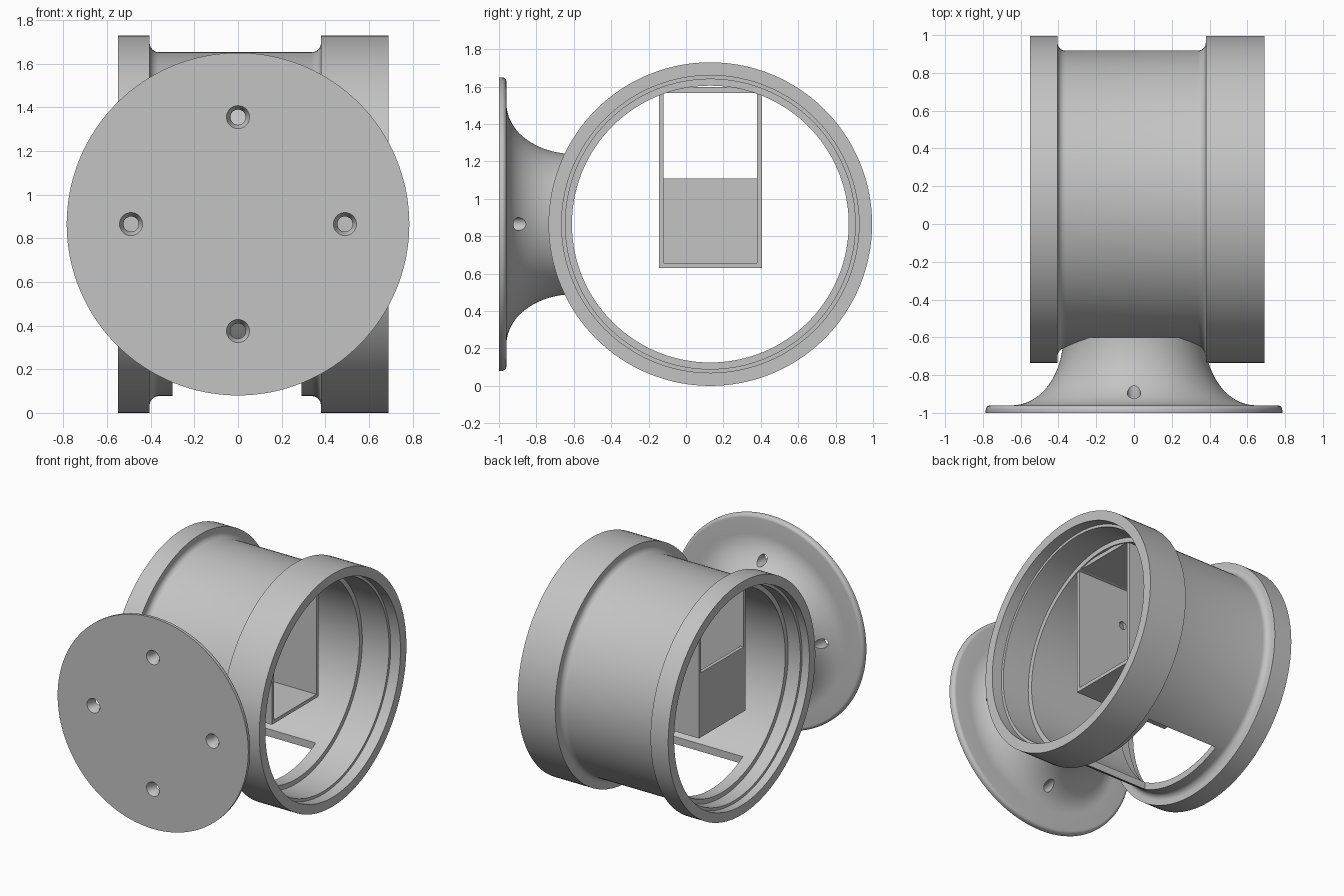
import bpy, bmesh
from math import pi, sin, cos, sqrt
from mathutils import Vector

if "Cube" in bpy.data.objects:
    bpy.data.objects.remove(bpy.data.objects["Cube"], do_unlink=True)

grey = bpy.data.materials.new("plain_grey")
grey.use_nodes = True
grey.diffuse_color = (0.55, 0.55, 0.55, 1)
grey.node_tree.nodes["Principled BSDF"].inputs["Base Color"].default_value = (0.55, 0.55, 0.55, 1)

CY, CZ = 0.13, 0.865          # axis of the drum


def finish(name, bm):
    bmesh.ops.recalc_face_normals(bm, faces=bm.faces)
    me = bpy.data.meshes.new(name)
    bm.to_mesh(me)
    bm.free()
    me.materials.append(grey)
    ob = bpy.data.objects.new(name, me)
    bpy.context.collection.objects.link(ob)
    return ob


def lathe(name, profile, axis, centre, closed=False, sides=128):
    """Revolve (radius, position) points around the x or y axis."""
    bm = bmesh.new()
    rings = []
    for r, p in profile:
        ring = []
        for i in range(sides):
            u, w = r * cos(2 * pi * i / sides), r * sin(2 * pi * i / sides)
            off = Vector((p, u, w)) if axis == "X" else Vector((u, p, w))
            ring.append(bm.verts.new(off + Vector(centre)))
        rings.append(ring)
    pairs = list(zip(rings, rings[1:]))
    if closed:
        pairs.append((rings[-1], rings[0]))
    else:
        bm.faces.new(rings[0])
        bm.faces.new(rings[-1])
    for a, b in pairs:
        for i in range(sides):
            j = (i + 1) % sides
            bm.faces.new((a[i], a[j], b[j], b[i]))
    return finish(name, bm)


def block(name, lo, hi):
    bm = bmesh.new()
    bmesh.ops.create_cube(bm, size=1)
    for v in bm.verts:
        v.co = Vector([(a + b) / 2 + c * (b - a) for a, b, c in zip(lo, hi, v.co)])
    return finish(name, bm)


def cut(ob, cutter):
    cutter.hide_render = True
    mod = ob.modifiers.new("cut", "BOOLEAN")
    mod.operation = "DIFFERENCE"
    mod.solver = "EXACT"
    mod.object = cutter
    bpy.context.view_layer.objects.active = ob
    bpy.ops.object.modifier_apply(modifier=mod.name)
    bpy.data.objects.remove(cutter, do_unlink=True)


def smooth(ob):
    bpy.ops.object.select_all(action="DESELECT")
    ob.select_set(True)
    bpy.context.view_layer.objects.active = ob
    bpy.ops.object.shade_smooth_by_angle(angle=0.5)


def arc(r, p, rr, rp, start, end, steps):
    return [(r + rr * cos(start + (end - start) * i / steps),
             p + rp * sin(start + (end - start) * i / steps)) for i in range(steps + 1)]


# Drum: two raised rims with fillets, stepped bore at both ends
RIM, BODY, FIL = 0.865, 0.788, 0.042
outer = [(RIM, -0.55), (RIM, -0.405)]
outer += arc(BODY + FIL, -0.405 + FIL, FIL, FIL, -pi / 2, -pi, 6)
outer += arc(BODY + FIL, 0.38 - FIL, FIL, FIL, pi, pi / 2, 6)
outer += [(RIM, 0.38), (RIM, 0.69)]
bore = [(0.795, 0.69), (0.795, 0.61), (0.775, 0.61), (0.775, 0.39), (0.74, 0.39),
        (0.74, -0.39), (0.775, -0.39), (0.775, -0.49), (0.795, -0.49), (0.795, -0.55)]
drum = lathe("drum", outer + bore, "X", (0, CY, CZ), closed=True)
cut(drum, block("floor_opening_cutter", (-0.30, -0.24, -0.2), (0.29, 0.50, 0.4)))
smooth(drum)

# Wall mount: round plate flaring into the neck
mount_profile = [(0.785, -1.0), (0.785, -0.985)]
mount_profile += arc(0.76, -0.985, 0.025, 0.025, 0, pi / 2, 6)
mount_profile += arc(0.645, -0.6, 0.27, 0.36, -pi / 2, -pi, 20)
mount = lathe("mount_plate_and_neck", mount_profile, "Y", (0, 0, CZ))
cut(mount, lathe("drum_clearance_cutter", [(0.76, -1), (0.76, 1)], "X", (0, CY, CZ)))
for dx, dz in ((1, 0), (-1, 0), (0, 1), (0, -1)):
    hole = [(0.058, -1.01), (0.035, -0.965), (0.035, -0.7)]
    cut(mount, lathe("screw_cutter", hole, "Y", (0.49 * dx, 0, CZ + 0.49 * dz), sides=32))
smooth(mount)

# Inner compartment, open towards the wide rim
X0, X1, Y0, Y1, Z0, T = -0.39, 0.38, -0.145, 0.405, 0.63, 0.026
front_wall = block("compartment_front_wall", (X0, Y0, Z0), (X1, Y0 + T, 1.58))
cut(front_wall, lathe("wire_hole_cutter", [(0.03, -0.3), (0.03, 0)], "Y", (0, 0, 1.28), sides=32))
block("compartment_back_wall", (X0, Y1 - T, Z0), (X1, Y1, 1.58))
block("compartment_floor", (X0, Y0 + T, Z0), (X1, Y1 - T, Z0 + T))
block("compartment_end_panel", (X0, Y0 + T, Z0 + T), (X0 + T, Y1 - T, 1.11))
block("compartment_ceiling", (X0, Y0, 1.567), (X1, Y1, 1.598))
